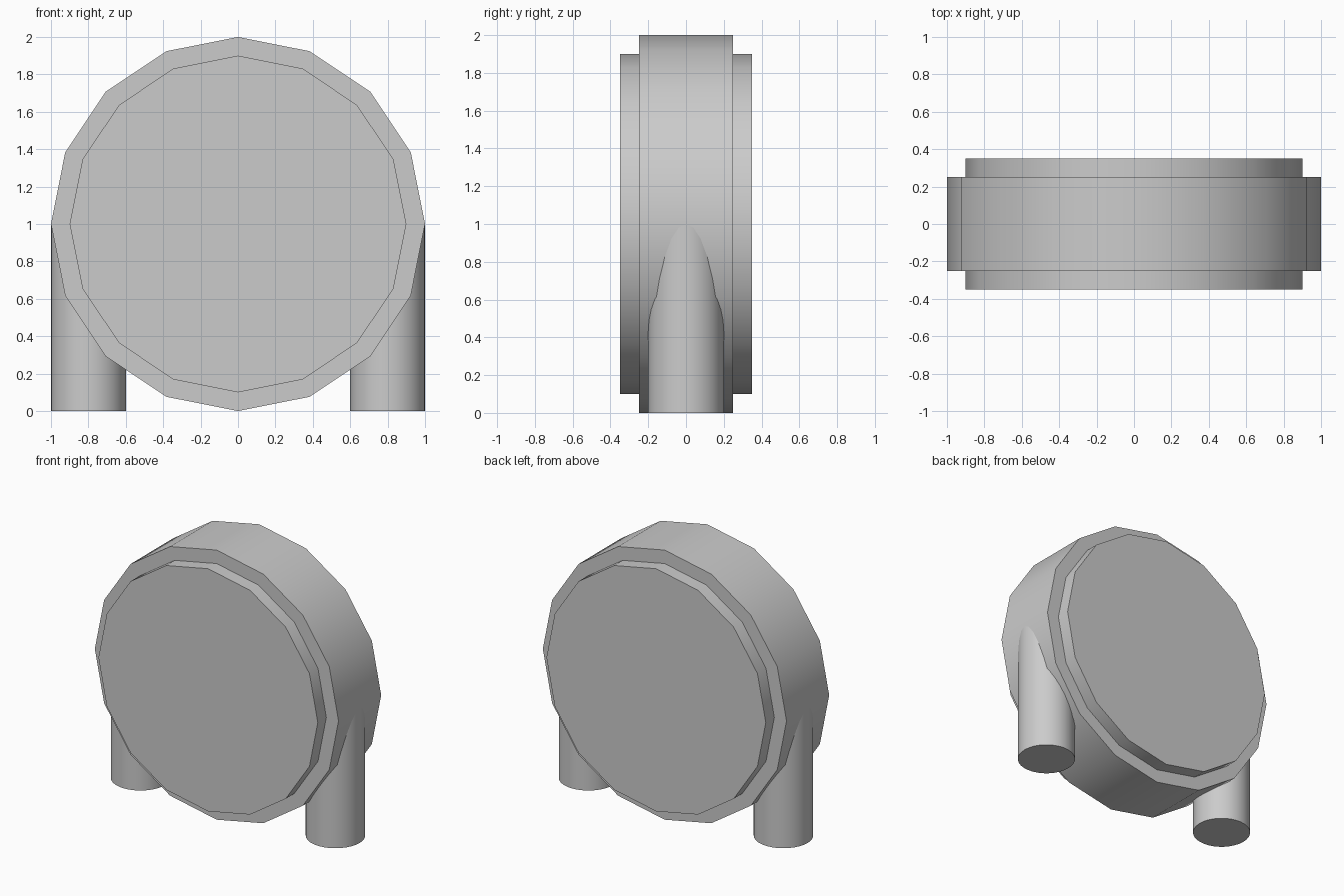
import bpy
import math

if "Cube" in bpy.data.objects:
    bpy.data.objects.remove(bpy.data.objects["Cube"])

grey = bpy.data.materials.new("light grey")
grey.diffuse_color = (0.6, 0.6, 0.6, 1)
grey.use_nodes = True
grey.node_tree.nodes["Principled BSDF"].inputs["Base Color"].default_value = grey.diffuse_color


def cylinder(name, sides, radius, depth, location, rotation=(0, 0, 0)):
    bpy.ops.mesh.primitive_cylinder_add(vertices=sides, radius=radius, depth=depth,
                                        location=location, rotation=rotation)
    obj = bpy.context.object
    obj.name = name
    obj.data.materials.append(grey)
    bpy.ops.object.shade_smooth_by_angle(angle=math.radians(30))
    return obj


facing_front = (math.pi / 2, 0, 0)

# Wide outer drum and the narrower, deeper core showing as a raised disc on both ends
cylinder("outer_drum", 16, 1.0, 0.5, (0, 0, 1), facing_front)
cylinder("inner_core", 16, 0.9, 0.7, (0, 0, 1), facing_front)

# Two upright round legs running up into the drum
for side, x in (("left", -0.8), ("right", 0.8)):
    cylinder(side + "_leg", 32, 0.2, 1.0, (x, 0, 0.5))
